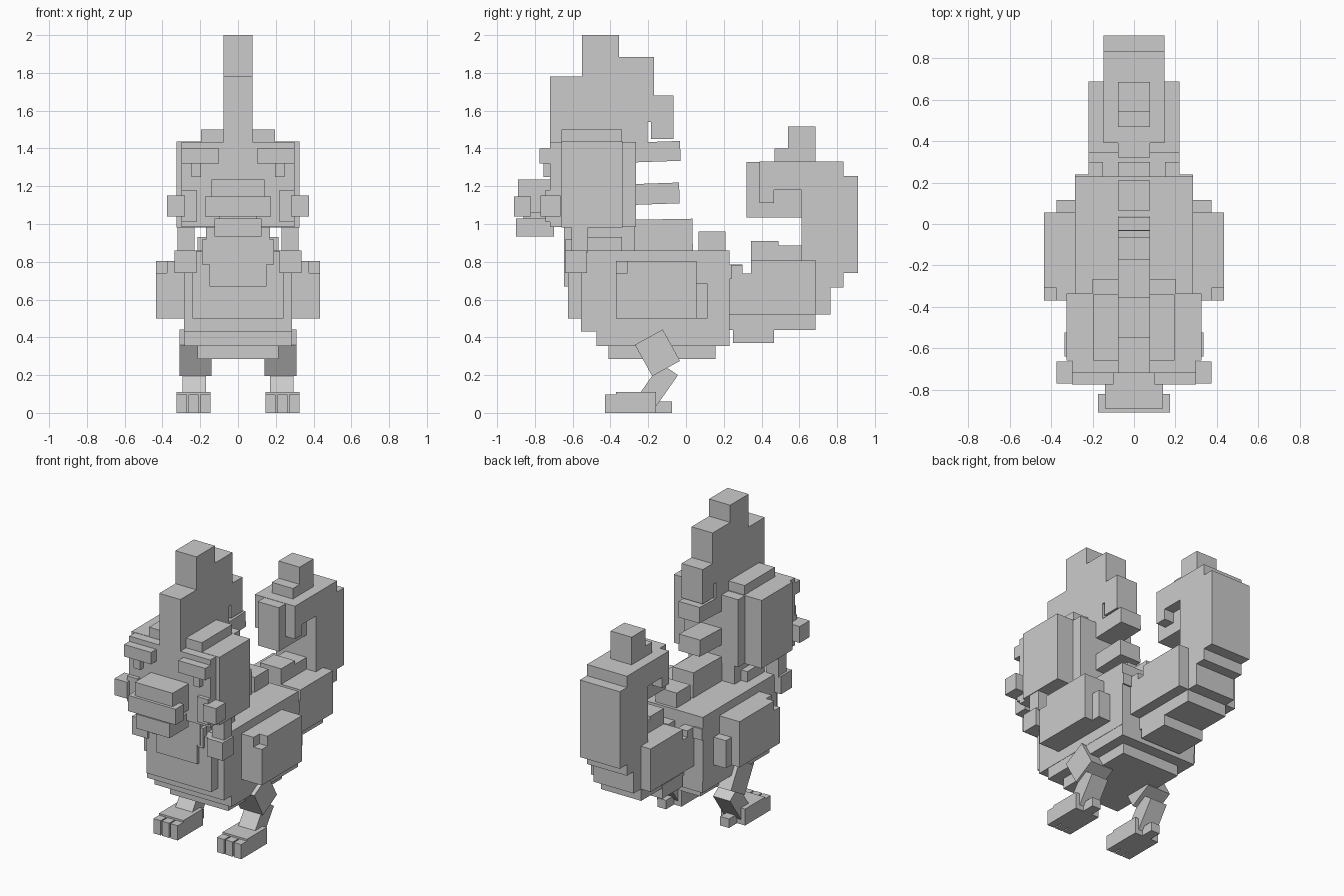
import bpy, bmesh
from mathutils import Matrix, Vector
import math

grey = bpy.data.materials.new("plain grey")
grey.diffuse_color = (0.6, 0.6, 0.6, 1)


def finish(name, bm):
    bmesh.ops.recalc_face_normals(bm, faces=bm.faces)
    me = bpy.data.meshes.new(name)
    bm.to_mesh(me)
    bm.free()
    me.materials.append(grey)
    ob = bpy.data.objects.new(name, me)
    bpy.context.collection.objects.link(ob)
    return ob


def add_box(bm, x0, x1, y0, y1, z0, z1, tilt=0):
    """Box by its limits, optionally tilted about its centre on the x axis."""
    centre = Vector(((x0 + x1) / 2, (y0 + y1) / 2, (z0 + z1) / 2))
    m = (Matrix.Translation(centre) @ Matrix.Rotation(math.radians(tilt), 4, 'X')
         @ Matrix.Diagonal((x1 - x0, y1 - y0, z1 - z0, 1)))
    bmesh.ops.create_cube(bm, size=1, matrix=m)


def centred(name, *boxes):
    """Boxes given as half width, y0, y1, z0, z1 (and tilt)."""
    bm = bmesh.new()
    for hw, *rest in boxes:
        add_box(bm, -hw, hw, *rest)
    return finish(name, bm)


def paired(name, *boxes):
    """Boxes given by limits for the right side, repeated on the left."""
    bm = bmesh.new()
    for x0, x1, *rest in boxes:
        add_box(bm, x0, x1, *rest)
        add_box(bm, -x1, -x0, *rest)
    return finish(name, bm)


def profile(name, hw, pts):
    """Side outline (y, z) extruded across x."""
    bm = bmesh.new()
    f = bm.faces.new([bm.verts.new((-hw, y, z)) for y, z in pts])
    g = bmesh.ops.extrude_face_region(bm, geom=[f])
    vs = [v for v in g["geom"] if isinstance(v, bmesh.types.BMVert)]
    bmesh.ops.translate(bm, verts=vs, vec=(2 * hw, 0, 0))
    return finish(name, bm)


# Body, stepped underneath and at the chest
centred("body",
        (0.285, -0.555, 0.23, 0.43, 0.86),
        (0.283, -0.475, 0.23, 0.355, 0.44),
        (0.215, -0.41, 0.155, 0.285, 0.36))
centred("chest", (0.24, -0.625, -0.5, 0.5, 0.858))
centred("bib", (0.15, -0.645, -0.6, 0.67, 0.92), (0.19, -0.64, -0.6, 0.785, 0.918))
centred("neck", (0.17, -0.645, -0.27, 0.8, 1.0), (0.215, -0.52, -0.34, 0.8, 0.93))

# Head
centred("head",
        (0.325, -0.66, -0.335, 0.982, 1.437),
        (0.30, -0.72, -0.6, 0.984, 1.435),
        (0.20, -0.4, -0.265, 0.984, 1.435))
centred("crown", (0.195, -0.66, -0.34, 1.42, 1.5))
paired("brow", (0.10, 0.30, -0.775, -0.7, 1.32, 1.40),
       (0.195, 0.245, -0.755, -0.7, 1.25, 1.33))
paired("cheek", (0.22, 0.30, -0.745, -0.68, 1.01, 1.18))
paired("ear", (0.28, 0.375, -0.77, -0.665, 1.04, 1.15))
paired("wattle", (0.23, 0.32, -0.605, -0.52, 0.85, 1.0),
       (0.22, 0.335, -0.64, -0.525, 0.74, 0.86))
centred("upper_beak", (0.14, -0.89, -0.68, 1.06, 1.235),
        (0.175, -0.91, -0.82, 1.04, 1.145))
centred("lower_beak", (0.125, -0.90, -0.70, 0.935, 1.03),
        (0.10, -0.86, -0.70, 1.0, 1.08))

# Stepped comb
profile("comb", 0.078, [(-0.72, 1.42), (-0.72, 1.78), (-0.55, 1.78), (-0.55, 2.0),
                        (-0.355, 2.0), (-0.355, 1.885), (-0.17, 1.885), (-0.17, 1.68),
                        (-0.065, 1.68), (-0.065, 1.45), (-0.185, 1.45), (-0.185, 1.54),
                        (-0.205, 1.54), (-0.205, 1.42)])

# Tufts down the neck and back
centred("back_tufts",
        (0.078, -0.30, -0.03, 1.33, 1.435, 2),
        (0.078, -0.30, -0.035, 1.105, 1.215, 2),
        (0.078, -0.30, 0.035, 0.85, 1.025, 1),
        (0.078, 0.065, 0.21, 0.84, 0.96),
        (0.078, 0.22, 0.30, 0.65, 0.785),
        (0.078, 0.345, 0.49, 0.73, 0.91),
        (0.078, 0.48, 0.62, 0.78, 0.885))
paired("rump_feathers", (0.22, 0.285, 0.08, 0.24, 0.71, 0.785),
       (0.15, 0.22, 0.2, 0.30, 0.65, 0.78))

# Wings with a notched upper front corner
paired("wing",
       (0.27, 0.435, -0.37, 0.055, 0.5, 0.74),
       (0.27, 0.435, -0.31, 0.055, 0.74, 0.805),
       (0.27, 0.375, -0.37, -0.31, 0.74, 0.805),
       (0.27, 0.375, 0.05, 0.115, 0.5, 0.685))

# Curled tail
profile("tail", 0.148, [(0.2, 0.44), (0.685, 0.44), (0.685, 0.52), (0.765, 0.52),
                        (0.765, 0.665), (0.835, 0.665), (0.835, 0.74), (0.91, 0.74),
                        (0.91, 1.255), (0.835, 1.255), (0.835, 1.33), (0.39, 1.33),
                        (0.39, 1.11), (0.465, 1.11), (0.465, 1.18), (0.612, 1.18),
                        (0.612, 0.8), (0.35, 0.8), (0.35, 0.735), (0.2, 0.735)])
profile("tail_base", 0.22, [(0.2, 0.52), (0.688, 0.52), (0.688, 0.807),
                            (0.345, 0.807), (0.345, 0.737), (0.2, 0.737)])
centred("tail_tip", (0.078, 0.32, 0.615, 1.035, 1.328))
centred("tail_spike", (0.078, 0.54, 0.685, 1.3, 1.515), (0.078, 0.468, 0.56, 1.3, 1.40))
centred("under_tail", (0.15, 0.25, 0.465, 0.37, 0.46))

# Legs: tilted thigh and shank, flat foot with three toes and a heel
paired("thigh", (0.14, 0.31, -0.235, -0.067, 0.223, 0.413, 29))
paired("shank", (0.17, 0.295, -0.203, -0.093, 0.04, 0.25, -35))
paired("foot", (0.145, 0.325, -0.37, -0.16, 0.0, 0.11))
paired("toes", *[(x, x + 0.054, -0.43, -0.36, 0.0, 0.098) for x in (0.145, 0.208, 0.271)])
paired("heel", (0.20, 0.265, -0.17, -0.075, 0.0, 0.06))
